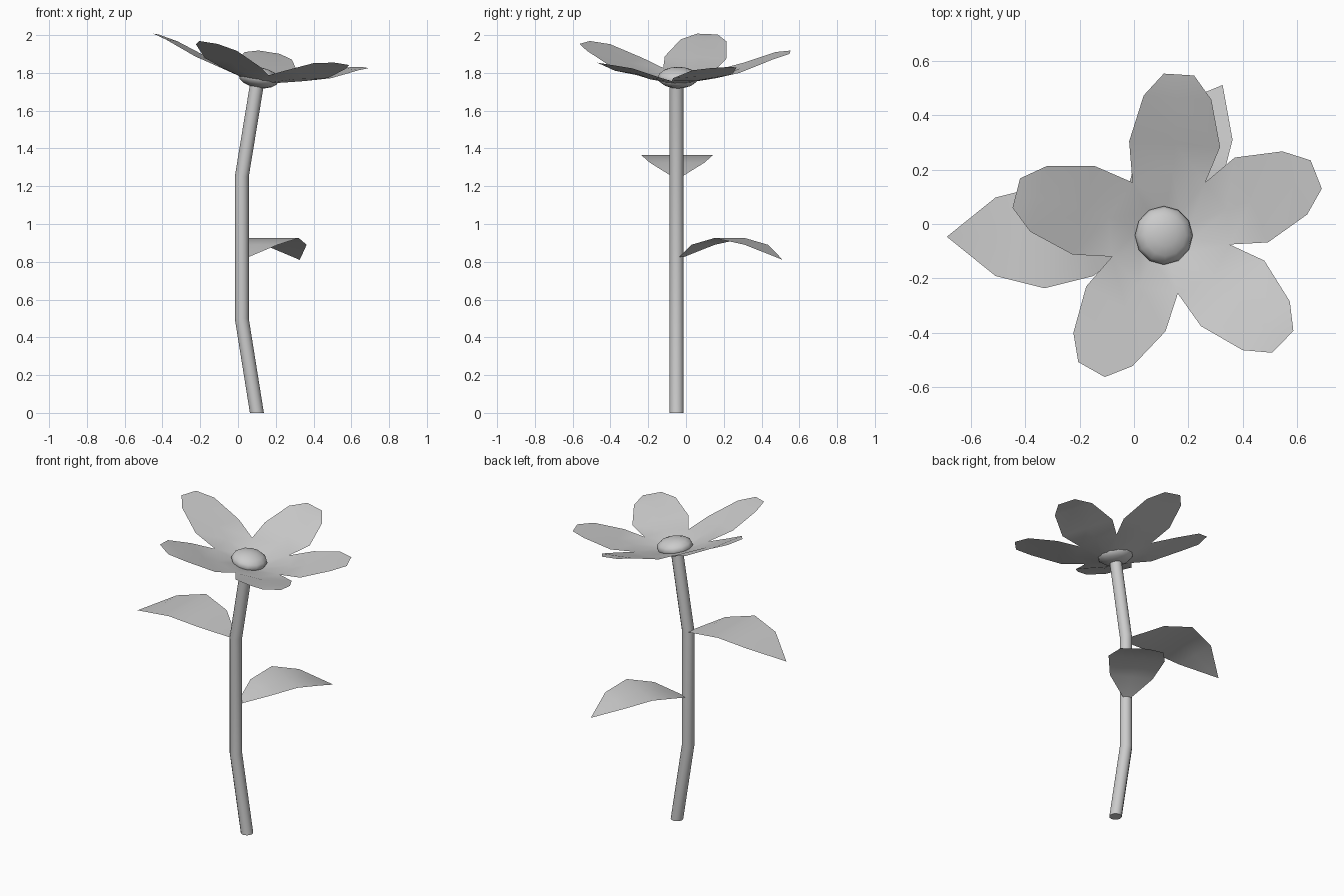
import bpy, bmesh, math
from mathutils import Matrix, Vector

cube = bpy.data.objects.get("Cube")
if cube:
    bpy.data.objects.remove(cube, do_unlink=True)

grey = bpy.data.materials.new("plain_grey")
grey.use_nodes = True
tone = (0.6, 0.6, 0.6, 1)
grey.diffuse_color = tone
grey.node_tree.nodes["Principled BSDF"].inputs["Base Color"].default_value = tone


def finish(name, bm):
    """Turn a bmesh into a smooth shaded grey object."""
    bmesh.ops.remove_doubles(bm, verts=bm.verts[:], dist=0.0005)
    mesh = bpy.data.meshes.new(name)
    bm.to_mesh(mesh)
    bm.free()
    mesh.materials.append(grey)
    obj = bpy.data.objects.new(name, mesh)
    bpy.context.collection.objects.link(obj)
    bpy.ops.object.select_all(action="DESELECT")
    obj.select_set(True)
    bpy.context.view_layer.objects.active = obj
    bpy.ops.object.shade_smooth_by_angle(angle=math.radians(45))
    return obj


def add_strip(bm, rows):
    """Skin neighbouring rows of points, leaving out collapsed corners."""
    for low, high in zip(rows, rows[1:]):
        for i in range(len(low) - 1):
            corners = []
            for p in (low[i], low[i + 1], high[i + 1], high[i]):
                if not any((p - q).length < 0.0005 for q in corners):
                    corners.append(p)
            if len(corners) > 2:
                bm.faces.new([bm.verts.new(p) for p in corners])


# Bent stem with level rings
SIDES = 12
bm = bmesh.new()
rings = []
for x, z in [(0.1, 0), (0.02, 0.5), (0.02, 1.25), (0.102, 1.75)]:
    turns = [math.tau * i / SIDES for i in range(SIDES)]
    ring = [Vector((x + 0.037 * math.cos(a), -0.05 + 0.037 * math.sin(a), z)) for a in turns]
    rings.append(ring + ring[:1])
add_strip(bm, rings)
bm.faces.new([bm.verts.new(p) for p in reversed(rings[0][:-1])])
bm.faces.new([bm.verts.new(p) for p in rings[-1][:-1]])
finish("stem", bm)


# Arched pointed leaves: distance along, half width, rise
LEAF = [(0, 0, 0), (0.18, 0.145, 0.09), (0.36, 0.19, 0.13), (0.54, 0.145, 0.09), (0.72, 0, 0)]


def add_leaf(name, base, degrees, scale):
    bm = bmesh.new()
    place = Matrix.Translation(base) @ Matrix.Rotation(math.radians(degrees), 4, "Z") @ Matrix.Scale(scale, 4)
    add_strip(bm, [[place @ Vector((d, s * w, h)) for s in (-1, 0, 1)] for d, w, h in LEAF])
    finish(name, bm)


add_leaf("upper_leaf", (0.03, -0.047, 1.235), 180, 1)
add_leaf("lower_leaf", (0.02, -0.05, 0.81), 61.4, 0.89)


# Tilted cup of five joined petals
TILT = 0.16
PETAL_ANGLES = [math.radians(a) for a in (21.4, 86.5, 165.7, 240.5, 316)]
OUTLINE = [(0.325, 0.168, 1.835), (0.497, 0.125, 1.9), (0.582, 0.056, 1.92)]


def flower_point(radius, angle, z):
    lean = min((z - 1.73) / 0.07, 1)
    x = 0.1 + 0.03 * lean + radius * math.cos(angle)
    y = -0.05 + 0.02 * lean + radius * math.sin(angle)
    return Vector((x, y, z - TILT * (x - 0.1)))


bm = bmesh.new()
count = len(PETAL_ANGLES)
for k, angle in enumerate(PETAL_ANGLES):
    before = PETAL_ANGLES[k - 1] - (math.tau if k == 0 else 0)
    after = PETAL_ANGLES[(k + 1) % count] + (math.tau if k == count - 1 else 0)
    across = ((angle + before) / 2, angle, (angle + after) / 2)
    rows = [[flower_point(r, a, z) for a in across]
            for r, z in [(0.035, 1.735), (0.1, 1.765), (0.228, 1.797)]]
    for along, half, z in OUTLINE:
        rows.append([flower_point(math.hypot(along, s * half), angle + math.atan2(s * half, along), z)
                     for s in (-1, 0, 1)])
    add_strip(bm, rows)
finish("petals", bm)


# Flattened flower centre, tilted with the cup
bm = bmesh.new()
place = (Matrix.Translation((0.11, -0.042, 1.775)) @ Matrix.Rotation(TILT, 4, "Y")
         @ Matrix.Diagonal((0.108, 0.108, 0.055, 1)))
bmesh.ops.create_uvsphere(bm, u_segments=12, v_segments=8, radius=1, matrix=place)
finish("flower_centre", bm)
